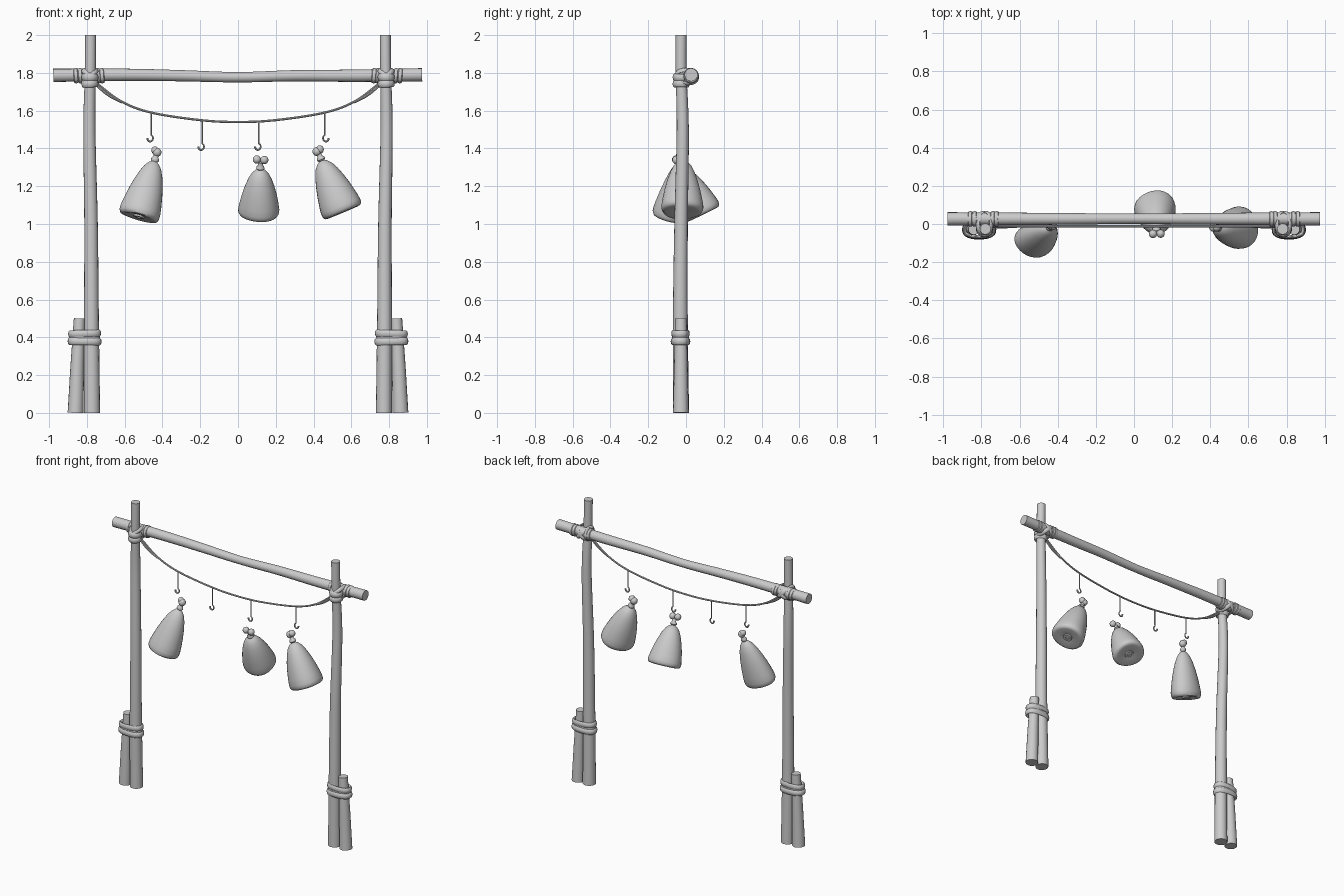
import bpy, bmesh, math
from mathutils import Vector, Matrix

cube = bpy.data.objects.get("Cube")
if cube:
    bpy.data.objects.remove(cube)

grey = bpy.data.materials.new("plain_grey")
grey.use_nodes = True
grey.diffuse_color = (0.6, 0.6, 0.6, 1)
grey.node_tree.nodes["Principled BSDF"].inputs["Base Color"].default_value = (0.6, 0.6, 0.6, 1)


def finish(name, bm, angle=40):
    bmesh.ops.recalc_face_normals(bm, faces=bm.faces)
    mesh = bpy.data.meshes.new(name)
    bm.to_mesh(mesh)
    bm.free()
    mesh.materials.append(grey)
    obj = bpy.data.objects.new(name, mesh)
    bpy.context.collection.objects.link(obj)
    bpy.ops.object.select_all(action='DESELECT')
    obj.select_set(True)
    bpy.context.view_layer.objects.active = obj
    bpy.ops.object.shade_smooth_by_angle(angle=math.radians(angle))
    return obj


def smooth_path(pts, steps=5):
    # Catmull-Rom interpolation through the given points
    p = [Vector(q) for q in pts]
    p = [p[0] * 2 - p[1]] + p + [p[-1] * 2 - p[-2]]
    out = []
    for i in range(1, len(p) - 2):
        a, b, c, d = p[i - 1:i + 3]
        for k in range(steps):
            t = k / steps
            out.append((b * 2 + (c - a) * t + (a * 2 - b * 5 + c * 4 - d) * t ** 2
                        + (b * 3 - a - c * 3 + d) * t ** 3) / 2)
    return out + [p[-2]]


def sweep(name, pts, radius, up, sides=12, closed=False, height=None):
    # Tube along a path; radius is a number or a function of 0..1
    pts = [Vector(q) for q in pts]
    n, up, bm, rings = len(pts), Vector(up), bmesh.new(), []
    for i, p in enumerate(pts):
        nxt = pts[(i + 1) % n] if closed else pts[min(i + 1, n - 1)]
        tangent = (nxt - (pts[i - 1] if closed else pts[max(i - 1, 0)])).normalized()
        side = tangent.cross(up).normalized()
        top = side.cross(tangent)
        r = radius(i / (n - 1)) if callable(radius) else radius
        h = height or r
        rings.append([bm.verts.new(p + side * r * math.cos(k * math.tau / sides)
                                   + top * h * math.sin(k * math.tau / sides)) for k in range(sides)])
    for i in range(n if closed else n - 1):
        a, b = rings[i], rings[(i + 1) % n]
        for k in range(sides):
            m = (k + 1) % sides
            bm.faces.new((a[k], a[m], b[m], b[k]))
    if not closed:
        bm.faces.new(rings[0])
        bm.faces.new(rings[-1])
    return finish(name, bm)


def band(name, centre, u, v, a, b, thick=0.008, height=0.019, power=0.8):
    # Flat rope loop in the plane of u and v, half sizes a and b
    u, v, c = Vector(u).normalized(), Vector(v).normalized(), Vector(centre)
    pts = []
    for k in range(28):
        t = k * math.tau / 28
        x, y = math.cos(t), math.sin(t)
        pts.append(c + u * a * math.copysign(abs(x) ** power, x)
                   + v * b * math.copysign(abs(y) ** power, y))
    return sweep(name, pts, thick, u.cross(v), 8, True, height)


# Posts, props and lashings, mirrored left and right
for s, tag in ((1, "left"), (-1, "right")):
    post = smooth_path([(s * .773, -.027, 0), (s * .776, -.03, .5), (s * .778, -.026, 1),
                        (s * .787, -.017, 1.5), (s * .782, -.026, 1.8), (s * .78, -.026, 2)])
    sweep("post_" + tag, post, lambda t: .043 - .014 * min(1, t * 1.3), (0, 1, 0), 16)
    sweep("prop_" + tag, [(s * .86, -.027, 0), (s * .851, -.027, .25), (s * .839, -.027, .5)],
          lambda t: .042 - .012 * t, (0, 1, 0), 16)
    # lower lashing round post and prop
    for z, tilt, grow in ((.378, .02, .003), (.42, -.03, 0), (.40, .09, -.004)):
        band("lower_lashing_" + tag, (s * .812, -.029, z), (1, 0, s * tilt), (0, 1, 0),
             .079 + grow, .041 + grow)
    # upper lashing round the post
    for z, tilt in ((1.742, .05), (1.777, -.05)):
        band("post_lashing_" + tag, (s * .784, -.026, z), (1, 0, tilt), (0, 1, 0), .037, .037, power=1)
    # crossed loops binding beam to post
    for d in (1, -1):
        band("cross_lashing_" + tag, (s * .784, .004, 1.78), (1, 0, d), (0, 1, 0),
             .05, .058, .007, .014)
    # collars on the beam
    for x, h in ((.72, .012), (.74, .012), (.835, .012), (.858, .012)):
        band("beam_collar_" + tag, (s * x, .027, 1.785), (0, 1, 0), (s * .08, 0, 1),
             .034, .034, .007, h, power=1)

# Cross beam
beam = smooth_path([(-.978, .027, 1.787), (-.6, .027, 1.79), (-.3, .027, 1.785), (0, .028, 1.777),
                    (.3, .027, 1.785), (.6, .027, 1.785), (.975, .027, 1.79)])
sweep("cross_beam", beam, lambda t: .027 + .008 * abs(2 * t - 1), (0, 0, 1), 16)

# Sagging line, with a second strand at each end
sag = [(-.755, 1.75), (-.62, 1.65), (-.46, 1.59), (-.2, 1.55), (0, 1.54)]
sag += [(-x, z) for x, z in reversed(sag[:-1])]
sweep("hanging_line", smooth_path([(x, -.012, z) for x, z in sag]), .006, (0, 1, 0), 8)
for s in (1, -1):
    sweep("line_end", smooth_path([(s * .76, -.014, 1.745), (s * .69, -.016, 1.685),
                                   (s * .615, -.013, 1.645)]), .007, (0, 1, 0), 8)

# Hooks
for x, z, d in ((-.46, 1.59, -1), (-.19, 1.545, -1), (.11, 1.545, -1), (.46, 1.59, 1)):
    pts = [(x, -.012, z), (x, -.012, z - .05), (x, -.012, z - .1)]
    for k in range(8):
        t = math.radians(70 - 36 * k)
        pts.append((x - d * (.015 * math.cos(t) - .005), -.012, z - .135 + .018 * math.sin(t)))
    sweep("hook", smooth_path(pts, 3), lambda t: .004 + .003 * max(0, t - .4), (0, 1, 0), 8)

# Sacks: lathe profile of (radius, distance along the axis)
PROFILE = [(0, -.055), (.012, -.05), (.013, -.03), (.02, -.022), (.022, -.012), (.015, -.004),
           (.028, .004), (.046, .025), (.063, .06), (.08, .11), (.093, .16), (.104, .215),
           (.109, .25), (.108, .268), (.1, .281), (.085, .284), (.03, .276), (.028, .284),
           (.014, .284), (.012, .278), (0, .278)]


def sack(name, top, bottom, wide, deep, fold, lobes):
    top, axis = Vector(top), Vector(bottom) - Vector(top)
    stretch = axis.length / .284
    axis.normalize()
    side = Vector((0, 1, 0)).cross(axis).normalized()
    front = axis.cross(side)
    bm, rings, sides = bmesh.new(), [], 28
    for r, d in PROFILE:
        ring = []
        for k in range(sides):
            t = k * math.tau / sides
            w = r * (1 + .03 * max(0, d) / .28 * math.sin(3 * t + fold))
            ring.append(bm.verts.new(top + axis * d * stretch + side * w * wide * math.cos(t)
                                     + front * w * deep * math.sin(t)))
        rings.append(ring)
    for a, b in zip(rings, rings[1:]):
        for k in range(sides):
            m = (k + 1) % sides
            bm.faces.new((a[k], a[m], b[m], b[k]))
    bmesh.ops.remove_doubles(bm, verts=bm.verts, dist=.0003)
    # gathered ears above the tie
    for off, up, size in lobes:
        spot = top - axis * up + side * off
        bmesh.ops.create_uvsphere(bm, u_segments=14, v_segments=10, radius=size,
                                  matrix=Matrix.Translation(spot))
    finish(name, bm, 50)


sack("sack_right", (-.444, -.022, 1.325), (-.526, -.092, 1.035), 1.0, .82, .5,
     ((0, .058, .024), (.014, .066, .02)))
sack("sack_middle", (.118, -.025, 1.285), (.112, .088, 1.05), 1.0, .97, 1.5,
     ((.02, .062, .022), (-.02, .06, .022)))
sack("sack_left", (.445, -.018, 1.33), (.558, -.022, 1.062), 1.02, 1.02, 2.5,
     ((.004, .06, .024), (-.014, .064, .022)))
